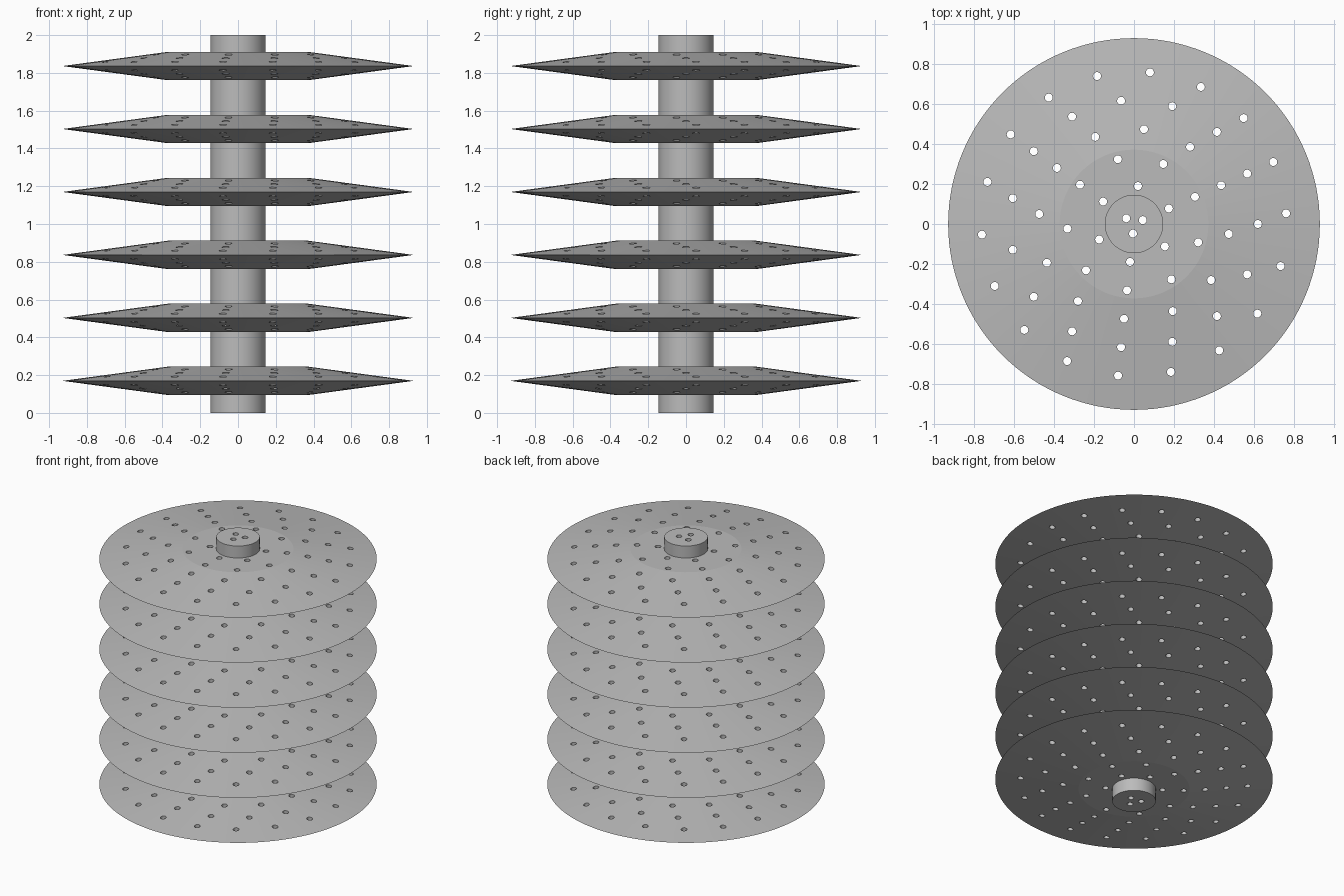
import bpy, bmesh
from math import cos, sin, pi, radians
from mathutils import Matrix, Vector

cube = bpy.data.objects.get("Cube")
if cube:
    bpy.data.objects.remove(cube, do_unlink=True)

SEGMENTS = 128
SHAFT_R, RIM_R, FLAT_R = 0.146, 0.93, 0.372
DISC_COUNT, HALF_THICK = 6, 0.075

metal = bpy.data.materials.new("light grey")
metal.use_nodes = True
grey = (0.5, 0.5, 0.5, 1)
metal.diffuse_color = grey
metal.node_tree.nodes["Principled BSDF"].inputs["Base Color"].default_value = grey


def make_object(name, bm):
    bmesh.ops.recalc_face_normals(bm, faces=bm.faces)
    mesh = bpy.data.meshes.new(name)
    bm.to_mesh(mesh)
    bm.free()
    mesh.materials.append(metal)
    obj = bpy.data.objects.new(name, mesh)
    bpy.context.collection.objects.link(obj)
    return obj


def add_cylinder(bm, radius, height, centre, segments):
    bmesh.ops.create_cone(bm, cap_ends=True, segments=segments, radius1=radius,
                          radius2=radius, depth=height,
                          matrix=Matrix.Translation(centre))


def drill(obj, cutter):
    """Cut the hole pattern, then smooth the round surfaces."""
    mod = obj.modifiers.new("holes", "BOOLEAN")
    mod.operation = "DIFFERENCE"
    mod.solver = "EXACT"
    mod.object = cutter
    bpy.ops.object.select_all(action="DESELECT")
    bpy.context.view_layer.objects.active = obj
    obj.select_set(True)
    bpy.ops.object.modifier_apply(modifier=mod.name)
    bpy.ops.object.shade_smooth_by_angle(angle=radians(6))


# Hole pattern: six rings of 3, 6, 9 ... holes, all starting at one angle
bm = bmesh.new()
for ring in range(6):
    r = 0.048 + 0.143 * ring
    count = 3 * (ring + 1)
    for i in range(count):
        a = radians(24) + 2 * pi * i / count
        add_cylinder(bm, 0.02, 6, (r * cos(a), r * sin(a), 0), 16)
cutter = make_object("hole_cutter", bm)
cutter.hide_render = True

# Central shaft
bm = bmesh.new()
add_cylinder(bm, SHAFT_R, 2, (0, 0, 1), SEGMENTS)
drill(make_object("shaft", bm), cutter)

# Tapered disc, turned from its section
bm = bmesh.new()
bore = SHAFT_R - 0.004
section = [(bore, -HALF_THICK), (FLAT_R, -HALF_THICK), (RIM_R, 0),
           (FLAT_R, HALF_THICK), (bore, HALF_THICK)]
verts = [bm.verts.new((r, 0, z)) for r, z in section]
edges = [bm.edges.new((verts[i - 1], verts[i])) for i in range(len(verts))]
bmesh.ops.spin(bm, geom=verts + edges, cent=Vector(), axis=(0, 0, 1),
               angle=2 * pi, steps=SEGMENTS)
bmesh.ops.remove_doubles(bm, verts=bm.verts, dist=0.0001)
disc = make_object("disc_1", bm)
drill(disc, cutter)

# Evenly spaced stack of discs
for i in range(DISC_COUNT):
    if i:
        copy = disc.copy()
        copy.name = f"disc_{i + 1}"
        bpy.context.collection.objects.link(copy)
    else:
        copy = disc
    copy.location.z = (2 * i + 1) / DISC_COUNT + 0.003

bpy.data.objects.remove(cutter, do_unlink=True)
